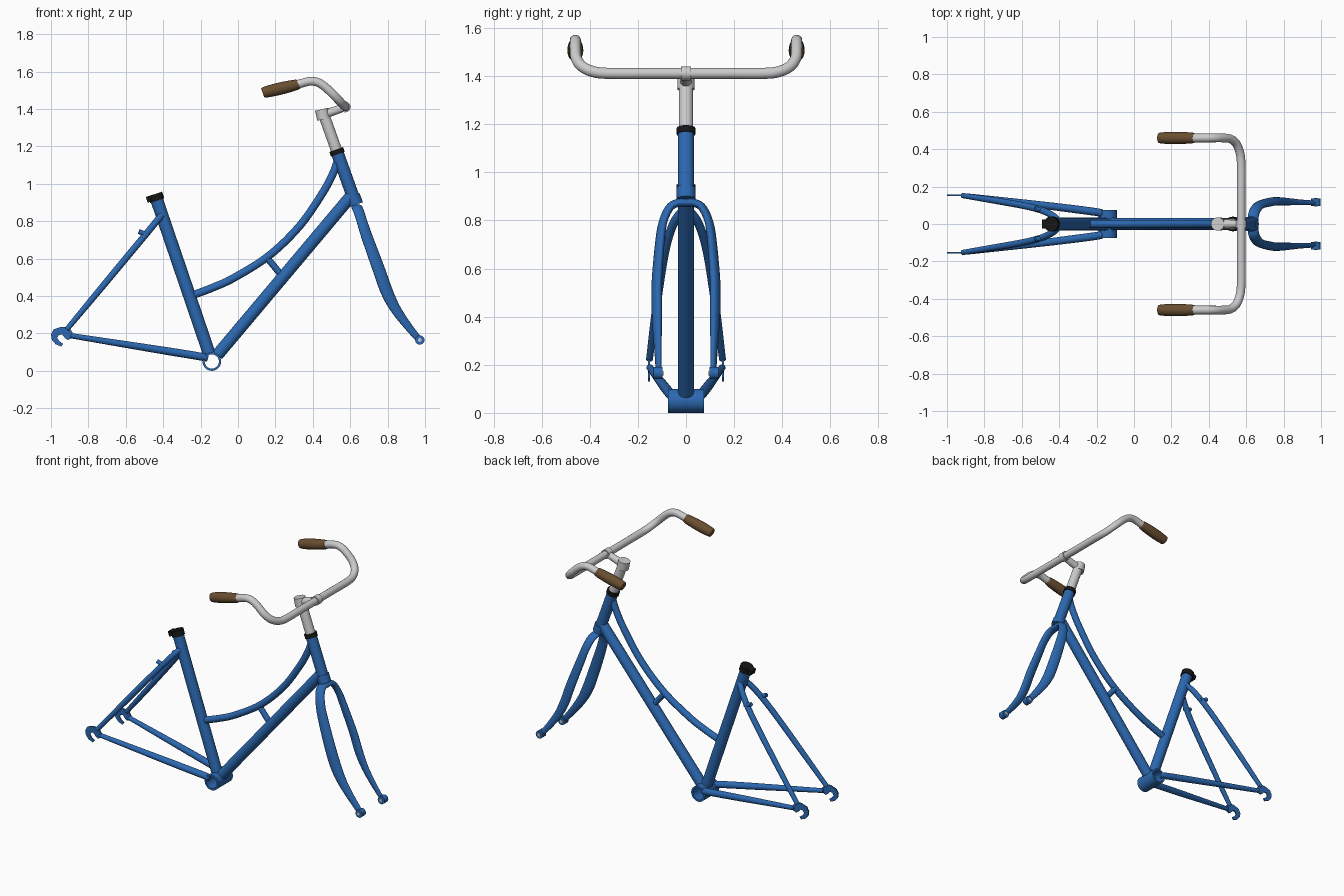
import bpy, bmesh, math
from mathutils import Vector as V

if "Cube" in bpy.data.objects:
    bpy.data.objects.remove(bpy.data.objects["Cube"])


def mat(name, c):
    m = bpy.data.materials.new(name)
    m.diffuse_color = (*c, 1)
    m.use_nodes = True
    m.node_tree.nodes["Principled BSDF"].inputs["Base Color"].default_value = m.diffuse_color
    return m


BLUE = mat("blue_paint", (0.025, 0.14, 0.44))
BLACK = mat("black_plastic", (0.008, 0.008, 0.008))
BROWN = mat("brown_leather", (0.14, 0.075, 0.03))


def finish(name, bm, material, mirror=False):
    bmesh.ops.recalc_face_normals(bm, faces=bm.faces)
    me = bpy.data.meshes.new(name)
    bm.to_mesh(me)
    bm.free()
    ob = bpy.data.objects.new(name, me)
    bpy.context.collection.objects.link(ob)
    if material:
        me.materials.append(material)
    if mirror:
        mod = ob.modifiers.new("mirror", 'MIRROR')
        mod.use_axis = (False, True, False)
    bpy.ops.object.select_all(action='DESELECT')
    bpy.context.view_layer.objects.active = ob
    ob.select_set(True)
    bpy.ops.object.shade_smooth_by_angle(angle=math.radians(40))
    return ob


def spline(pts, n):
    """Smooth path through (x, y, z, radius) points."""
    P = [V(p) for p in pts]
    P = [2 * P[0] - P[1]] + P + [2 * P[-1] - P[-2]]
    out = []
    for i in range(1, len(P) - 2):
        a, b, c, d = P[i - 1:i + 3]
        for k in range(n):
            t = k / n
            out.append(0.5 * (2 * b + (c - a) * t + (2 * a - 5 * b + 4 * c - d) * t * t
                              + (3 * b - a - 3 * c + d) * t ** 3))
    return out + [P[-2]]


def tube(name, pts, material, smooth=1, mirror=False, flat=1.0, ref=(0, 1, 0),
         cap_start=True, sides=24):
    """Sweep a round (or flattened) section along a path."""
    path = spline(pts, smooth)
    C = [p.to_3d() for p in path]
    u, bm, rings = V(ref), bmesh.new(), []
    for i, p in enumerate(path):
        t = (C[min(i + 1, len(C) - 1)] - C[max(i - 1, 0)]).normalized()
        if i == 0 and not cap_start:
            t = V((0, 1, 0))
        u = (u - t * u.dot(t)).normalized()
        w = t.cross(u)
        rings.append([bm.verts.new(C[i] + p[3] * (u * math.cos(a) + w * flat * math.sin(a)))
                      for a in (2 * math.pi * k / sides for k in range(sides))])
    for r, s in zip(rings, rings[1:]):
        for k in range(sides):
            bm.faces.new((r[k], r[k - 1], s[k - 1], s[k]))
    if cap_start:
        bm.faces.new(rings[0])
    bm.faces.new(rings[-1])
    return finish(name, bm, material, mirror)


def rod(name, a, b, r, material, mirror=False, r2=None):
    ref = (1, 0, 0) if abs(b[1] - a[1]) > 0.8 * (V(b) - V(a)).length else (0, 1, 0)
    return tube(name, [(*a, r), (*b, r2 or r)], material, mirror=mirror, ref=ref)


def plate(name, outline, y0, y1, material, mirror=False):
    """Side-view outline (x, z) extruded in y."""
    bm = bmesh.new()
    f = bm.faces.new([bm.verts.new((x, y0, z)) for x, z in outline])
    ext = bmesh.ops.extrude_face_region(bm, geom=[f])
    for v in ext["geom"]:
        if isinstance(v, bmesh.types.BMVert):
            v.co.y = y1
    return finish(name, bm, material, mirror)


# Hollow bottom bracket shell
bm = bmesh.new()
N = 40
rows = [[bm.verts.new((-0.14 + r * math.cos(2 * math.pi * k / N), y, 0.05 + r * math.sin(2 * math.pi * k / N)))
         for k in range(N)] for r, y in ((0.05, -0.075), (0.05, 0.075), (0.038, 0.075), (0.038, -0.075))]
for i in range(4):
    for k in range(N):
        bm.faces.new((rows[i - 1][k], rows[i - 1][k - 1], rows[i][k - 1], rows[i][k]))
finish("bottom_bracket_shell", bm, BLUE)

# Main frame tubes
rod("seat_tube", (-0.154, 0, 0.092), (-0.437, 0, 0.922), 0.034, BLUE)
rod("down_tube", (-0.111, 0, 0.084), (0.605, 0, 0.935), 0.033, BLUE)
rod("head_tube", (0.533, 0, 1.16), (0.622, 0, 0.912), 0.034, BLUE)
tube("curved_top_tube", [(-0.24, 0, 0.405, .021), (-0.13, 0, 0.447, .021), (-0.02, 0, 0.498, .021),
                         (0.165, 0, 0.615, .021), (0.33, 0, 0.775, .021), (0.455, 0, 0.955, .021),
                         (0.51, 0, 1.06, .021), (0.535, 0, 1.13, .021)], BLUE, smooth=6)
rod("frame_brace", (0.155, 0, 0.605), (0.225, 0, 0.52), 0.018, BLUE)

# Seat clamp with rear ear
rod("seat_clamp", (-0.432, 0, 0.91), (-0.444, 0, 0.945), 0.04, BLACK)
plate("seat_clamp_ear", [(-0.44, 0.913), (-0.483, 0.899), (-0.493, 0.929), (-0.45, 0.944)], -0.024, 0.024, BLACK)

# Rear triangle
tube("chainstays", [(-0.165, 0.055, 0.068, .019), (-0.21, 0.065, 0.078, .021), (-0.45, 0.096, 0.117, .02),
                    (-0.895, 0.150, 0.188, .014)], BLUE, smooth=5, mirror=True)
tube("seatstays", [(-0.405, 0.018, 0.835, .018), (-0.435, 0.045, 0.80, .018), (-0.49, 0.072, 0.733, .018),
                   (-0.58, 0.096, 0.625, .018), (-0.75, 0.126, 0.42, .017), (-0.915, 0.152, 0.222, .014)],
     BLUE, smooth=5, mirror=True)
rod("brake_bosses", (-0.48, 0.076, 0.725), (-0.53, 0.08, 0.745), 0.013, BLUE, mirror=True)
plate("rear_dropouts", [(-0.88, 0.178), (-0.885, 0.205), (-0.905, 0.235), (-0.945, 0.235), (-0.985, 0.222),
                        (-1.0, 0.195), (-0.995, 0.165), (-0.975, 0.142), (-0.945, 0.13), (-0.935, 0.145),
                        (-0.955, 0.158), (-0.967, 0.176), (-0.958, 0.192), (-0.94, 0.194), (-0.925, 0.175),
                        (-0.91, 0.165)], 0.149, 0.157, BLUE, mirror=True)

# Fork
rod("fork_steerer_collar", (0.614, 0, 0.935), (0.631, 0, 0.888), 0.039, BLUE)
tube("fork_blades", [(0.636, 0, 0.873, .029), (0.637, 0.035, 0.872, .029), (0.645, 0.068, 0.853, .029),
                     (0.664, 0.095, 0.795, .029), (0.69, 0.108, 0.715, .031), (0.75, 0.121, 0.55, .034),
                     (0.795, 0.121, 0.425, .034), (0.84, 0.119, 0.335, .029), (0.90, 0.116, 0.25, .023),
                     (0.965, 0.114, 0.17, .018)],
     BLUE, smooth=5, mirror=True, flat=0.58, ref=(1, 0, 0), cap_start=False)
rod("fork_ends", (0.972, 0.097, 0.165), (0.972, 0.135, 0.165), 0.025, BLUE, mirror=True)
rod("fork_end_pins", (0.972, 0.093, 0.165), (0.972, 0.138, 0.165), 0.010, None, mirror=True)

# Headset and stem
rod("headset_cap", (0.534, 0, 1.158), (0.525, 0, 1.183), 0.039, BLACK)
rod("stem_quill", (0.528, 0, 1.175), (0.452, 0, 1.388), 0.03, None)
rod("stem_knuckle", (0.459, 0, 1.345), (0.447, 0, 1.398), 0.036, None)
rod("stem_arm", (0.45, 0, 1.368), (0.56, 0, 1.405), 0.025, None, r2=0.021)
rod("bar_clamp", (0.573, -0.021, 1.411), (0.573, 0.021, 1.411), 0.029, None)

# Handlebar and grips
B = 0.023
tube("handlebar", [(0.573, 0, 1.411, B), (0.573, 0.16, 1.411, B), (0.573, 0.32, 1.411, B),
                   (0.565, 0.385, 1.418, B), (0.545, 0.432, 1.44, B), (0.512, 0.456, 1.474, B),
                   (0.47, 0.46, 1.514, B), (0.43, 0.46, 1.541, B), (0.385, 0.46, 1.548, B),
                   (0.32, 0.46, 1.532, B), (0.22, 0.46, 1.508, B)],
     None, smooth=6, mirror=True, ref=(1, 0, 0), cap_start=False)
tube("grips", [(0.322, 0.46, 1.532, .024), (0.315, 0.46, 1.530, .028), (0.26, 0.46, 1.517, .032),
               (0.20, 0.46, 1.503, .033), (0.142, 0.46, 1.489, .029), (0.132, 0.46, 1.486, .024)],
     BROWN, smooth=4, mirror=True)
